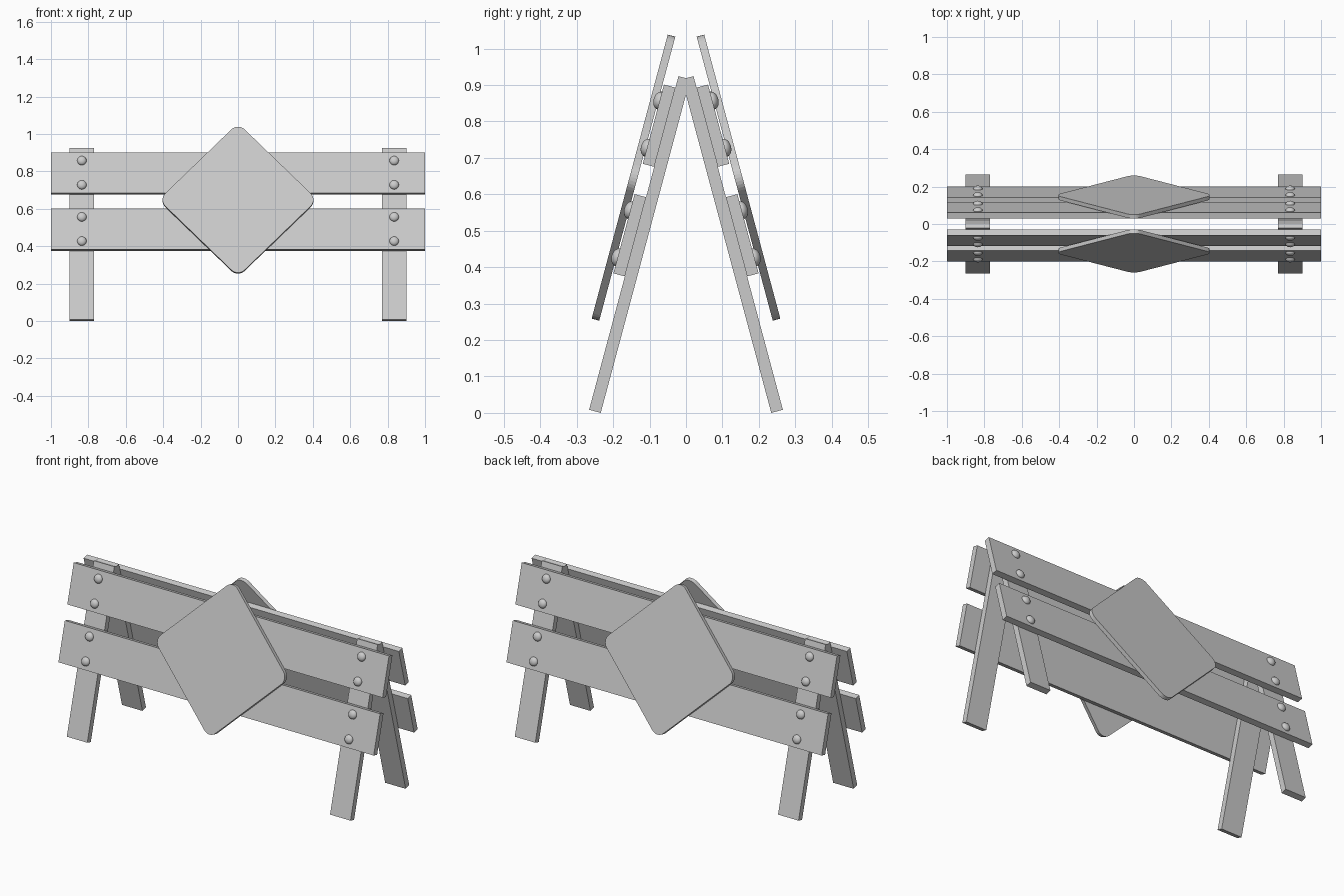
import bpy, bmesh
from math import radians, pi
from mathutils import Matrix, Vector

if "Cube" in bpy.data.objects:
    bpy.data.objects.remove(bpy.data.objects["Cube"])

TILT = Matrix.Translation((0, -0.25, 0.0043)) @ Matrix.Rotation(radians(-15), 4, 'X')


def finish(bm, name, side, smooth=False):
    # lean the panel, then turn it to the front or the back
    bm.transform(Matrix.Rotation(pi * side, 4, 'Z') @ TILT)
    me = bpy.data.meshes.new(name)
    bm.to_mesh(me)
    bm.free()
    for p in me.polygons:
        p.use_smooth = smooth
    ob = bpy.data.objects.new(name, me)
    bpy.context.collection.objects.link(ob)


def box(x0, x1, y0, y1, z0, z1):
    bm = bmesh.new()
    bmesh.ops.create_cube(bm, size=1)
    bmesh.ops.scale(bm, vec=(x1 - x0, y1 - y0, z1 - z0), verts=bm.verts)
    bmesh.ops.translate(bm, vec=((x0 + x1) / 2, (y0 + y1) / 2, (z0 + z1) / 2), verts=bm.verts)
    return bm


PLANK_FACE = -0.049

for side, tag in enumerate(("front", "back")):
    # legs
    for s, lr in ((-1, "left"), (1, "right")):
        a, b = sorted((s * 0.77, s * 0.90))
        finish(box(a, b, -0.0165, 0.0165, 0, 0.948), f"{tag}_leg_{lr}", side)

    # planks with two domed bolts at each end
    for zc, level in ((0.803, "upper"), (0.4915, "lower")):
        finish(box(-1, 1, PLANK_FACE, -0.0165, zc - 0.1125, zc + 0.1125),
               f"{tag}_{level}_plank", side)
        for s, lr in ((-1, "left"), (1, "right")):
            for dz, pos in ((-0.067, "low"), (0.067, "high")):
                bm = bmesh.new()
                bmesh.ops.create_uvsphere(bm, u_segments=20, v_segments=12, radius=1)
                bmesh.ops.bisect_plane(bm, geom=bm.verts[:] + bm.edges[:] + bm.faces[:],
                                       plane_co=(0, 0, -0.01), plane_no=(0, 0, -1), clear_outer=True)
                bm.transform(Matrix.Translation((s * 0.835, PLANK_FACE, zc + dz))
                             @ Matrix.Rotation(pi / 2, 4, 'X')
                             @ Matrix.Diagonal((0.025, 0.025, 0.017, 1)))
                finish(bm, f"{tag}_{level}_bolt_{lr}_{pos}", side, True)

    # diamond sign board with rounded corners
    bm = box(-0.3, 0.3, -0.0745, -0.053, -0.3, 0.3)
    corners = [e for e in bm.edges if abs(e.verts[0].co.y - e.verts[1].co.y) > 0.01]
    bmesh.ops.bevel(bm, geom=corners, offset=0.05, segments=8, profile=0.5, affect='EDGES')
    bm.transform(Matrix.Translation((0, 0, 0.647)) @ Matrix.Rotation(pi / 4, 4, 'Y'))
    finish(bm, f"{tag}_diamond_board", side)
